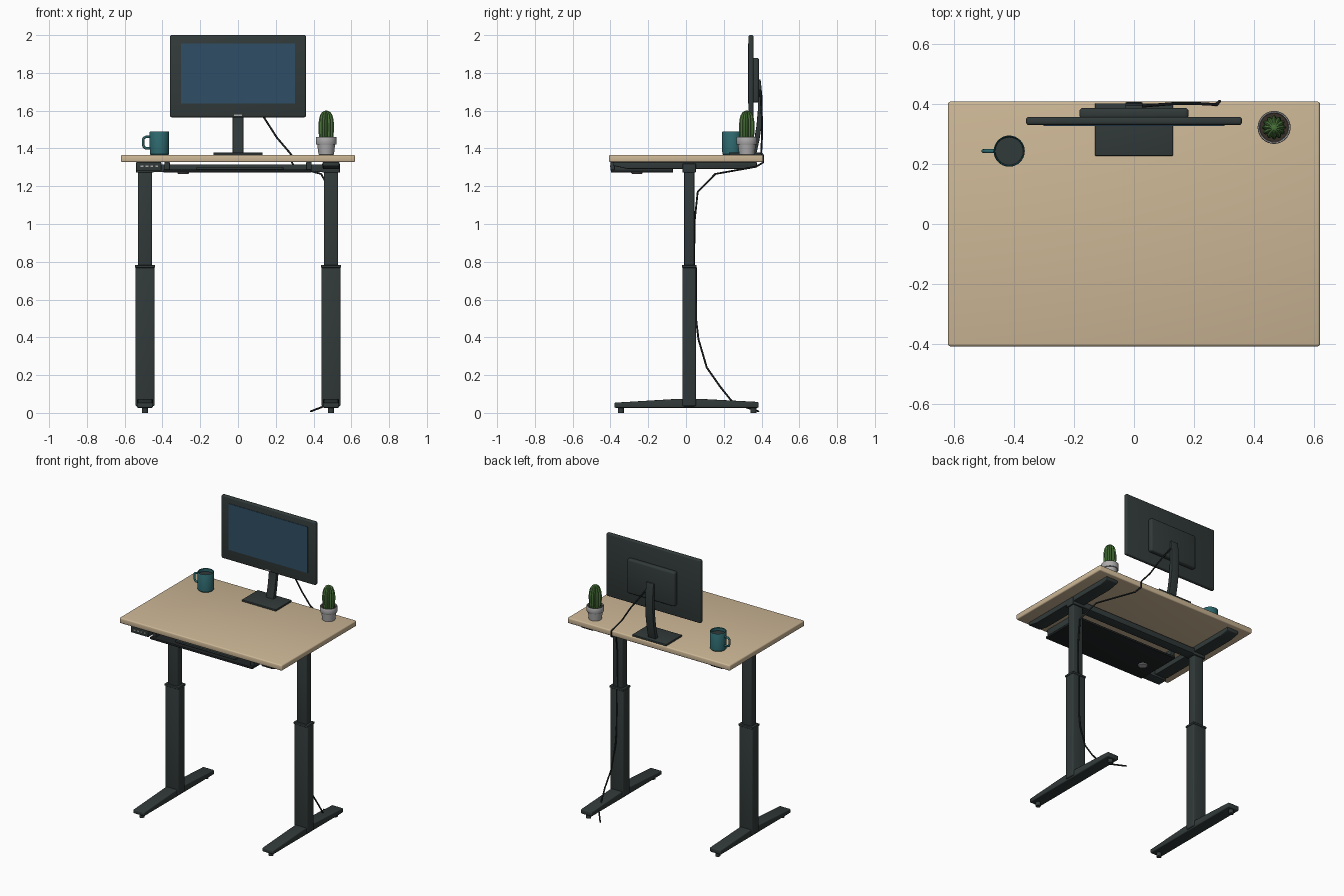
import bpy, bmesh, math

if "Cube" in bpy.data.objects:
    bpy.data.objects.remove(bpy.data.objects["Cube"])

def material(name, r, g, b):
    m = bpy.data.materials.new(name)
    m.diffuse_color = (r, g, b, 1)
    m.use_nodes = True
    m.node_tree.nodes["Principled BSDF"].inputs["Base Color"].default_value = m.diffuse_color
    return m

FRAME = material("charcoal", 0.031, 0.042, 0.041)
BLACK = material("black", 0.014, 0.017, 0.018)
WOOD = material("pale_wood", 0.61, 0.475, 0.305)
SCREEN = material("screen_blue", 0.029, 0.076, 0.13)
TEAL = material("teal", 0.026, 0.135, 0.15)
POT = material("pot_grey", 0.42, 0.41, 0.41)
GREEN = material("cactus_green", 0.065, 0.17, 0.042)
SOIL = material("soil_brown", 0.04, 0.03, 0.022)

def finish(name, bm, mat, bevel=0.0, smooth=True):
    bmesh.ops.recalc_face_normals(bm, faces=bm.faces[:])
    if bevel:
        sharp = [e for e in bm.edges if e.calc_face_angle(0) > 0.5]
        bmesh.ops.bevel(bm, geom=sharp, offset=bevel, segments=3, profile=0.5,
                        affect='EDGES', clamp_overlap=True)
    me = bpy.data.meshes.new(name)
    bm.to_mesh(me)
    bm.free()
    me.materials.append(mat)
    ob = bpy.data.objects.new(name, me)
    bpy.context.collection.objects.link(ob)
    if smooth:
        bpy.ops.object.select_all(action='DESELECT')
        ob.select_set(True)
        bpy.context.view_layer.objects.active = ob
        bpy.ops.object.shade_smooth_by_angle(angle=math.radians(35))
    return ob

def prism(name, pts, x0, x1, mat, bevel=0.0):
    """Side profile (y, z) extruded along x."""
    bm = bmesh.new()
    a = [bm.verts.new((x0, y, z)) for y, z in pts]
    b = [bm.verts.new((x1, y, z)) for y, z in pts]
    bm.faces.new(a)
    bm.faces.new(b[::-1])
    n = len(pts)
    for i in range(n):
        j = (i + 1) % n
        bm.faces.new((a[i], b[i], b[j], a[j]))
    return finish(name, bm, mat, bevel)

def box(name, x, y, z, mat, bevel=0.0):
    return prism(name, [(y[0], z[0]), (y[1], z[0]), (y[1], z[1]), (y[0], z[1])],
                 x[0], x[1], mat, bevel)

def lathe(name, cx, cy, prof, mat, n=32, rib=lambda i: 1.0):
    """Profile (radius, z) spun about a vertical axis, ends capped."""
    bm = bmesh.new()
    rings = []
    for r, z in prof:
        rings.append([bm.verts.new((cx + r * rib(i) * math.cos(2 * math.pi * i / n),
                                    cy + r * rib(i) * math.sin(2 * math.pi * i / n), z))
                      for i in range(n)])
    for a, b in zip(rings, rings[1:]):
        for i in range(n):
            j = (i + 1) % n
            bm.faces.new((a[i], a[j], b[j], b[i]))
    bm.faces.new(rings[0][::-1])
    bm.faces.new(rings[-1])
    return finish(name, bm, mat)

def tube(name, pts, r, mat):
    cu = bpy.data.curves.new(name, 'CURVE')
    cu.dimensions = '3D'
    cu.bevel_depth = r
    cu.bevel_resolution = 2
    cu.use_fill_caps = True
    sp = cu.splines.new('POLY')
    sp.points.add(len(pts) - 1)
    for p, c in zip(sp.points, pts):
        p.co = (*c, 1)
    cu.materials.append(mat)
    ob = bpy.data.objects.new(name, cu)
    bpy.context.collection.objects.link(ob)
    bpy.ops.object.select_all(action='DESELECT')
    ob.select_set(True)
    bpy.context.view_layer.objects.active = ob
    bpy.ops.object.convert(target='MESH')
    return ob

# Desktop
box("desktop", (-0.62, 0.62), (-0.408, 0.408), (1.327, 1.366), WOOD, 0.008)

# Telescopic legs, feet and top brackets
LX, LY = 0.4925, 0.017
for s, side in ((-1, "left"), (1, "right")):
    c = s * LX
    def wide(w):
        return (c - w, c + w)
    prism(side + "_foot", [(-0.379, 0.027), (-0.379, 0.054), (-0.05, 0.074), (0.08, 0.074),
                           (0.384, 0.058), (0.384, 0.027)], c - 0.042, c + 0.042, FRAME, 0.006)
    for k, y in enumerate((-0.345, 0.357)):
        lathe(f"{side}_foot_pad_{k}", c, y, [(0.016, 0), (0.016, 0.03)], FRAME, 16)
    box(side + "_lower_column", wide(0.051), (LY - 0.036, LY + 0.036), (0.035, 0.775), FRAME, 0.008)
    box(side + "_column_collar", wide(0.054), (LY - 0.039, LY + 0.039), (0.768, 0.783), FRAME, 0.004)
    box(side + "_upper_column", wide(0.038), (LY - 0.027, LY + 0.027), (0.76, 1.3), FRAME, 0.006)
    box(side + "_leg_head", wide(0.047), (LY - 0.035, LY + 0.035), (1.272, 1.32), FRAME, 0.004)
    prism(side + "_top_bracket", [(-0.385, 1.328), (-0.385, 1.308), (-0.31, 1.292), (0.3, 1.292),
                                  (0.375, 1.306), (0.375, 1.328)], c - 0.044, c + 0.044, FRAME, 0.004)
    # Drawer runners beside the tray
    box(side + "_tray_runner", (s * 0.375 - 0.014, s * 0.375 + 0.014), (-0.38, -0.07),
        (1.285, 1.328), FRAME, 0.003)

# Cross beam
box("cross_beam", (-0.46, 0.46), (LY - 0.035, LY + 0.035), (1.275, 1.316), FRAME, 0.004)

# Keyboard tray, keyboard and round knob underneath
box("keyboard_tray", (-0.395, 0.388), (-0.398, -0.068), (1.273, 1.288), BLACK, 0.004)
box("keyboard", (-0.22, 0.24), (-0.37, -0.2), (1.287, 1.302), FRAME, 0.004)
lathe("tray_knob", -0.29, -0.26, [(0.026, 1.265), (0.03, 1.269), (0.03, 1.275)], POT, 24)

# Height control with buttons
box("height_control", (-0.54, -0.405), (-0.4, -0.33), (1.283, 1.328), FRAME, 0.004)
for i in range(4):
    x = -0.515 + i * 0.026
    box(f"control_button_{i}", (x, x + 0.014), (-0.403, -0.397), (1.303, 1.311), POT)

# Monitor
box("monitor_case", (-0.36, 0.36), (0.33, 0.357), (1.565, 2.0), FRAME, 0.009)
box("monitor_screen", (-0.302, 0.302), (0.327, 0.335), (1.638, 1.956), SCREEN)
box("monitor_power_light", (-0.02, 0.02), (0.328, 0.334), (1.572, 1.58), POT)
box("monitor_back_housing", (-0.182, 0.182), (0.35, 0.387), (1.643, 1.88), FRAME, 0.012)

# Curved stand and base plate
prism("monitor_stand", [(0.38, 1.765), (0.395, 1.765), (0.404, 1.68), (0.406, 1.6), (0.4, 1.52),
                        (0.388, 1.44), (0.372, 1.37), (0.342, 1.37), (0.36, 1.44), (0.373, 1.52),
                        (0.38, 1.6), (0.38, 1.68)], -0.029, 0.029, FRAME, 0.004)
box("monitor_base", (-0.13, 0.13), (0.227, 0.402), (1.365, 1.378), FRAME, 0.003)

# Cables
tube("monitor_cable", [(0, 0.39, 1.74), (0.05, 0.395, 1.68), (0.14, 0.402, 1.56),
                       (0.206, 0.402, 1.457), (0.275, 0.398, 1.376), (0.285, 0.409, 1.362),
                       (0.285, 0.409, 1.326), (0.3, 0.37, 1.303), (0.44, 0.155, 1.265),
                       (LX, 0.062, 1.17), (LX, 0.046, 1.02), (LX, 0.042, 0.77)], 0.005, BLACK)
tube("power_cable", [(LX, 0.052, 0.77), (LX, 0.054, 0.49), (LX, 0.066, 0.39), (LX, 0.11, 0.24),
                     (LX, 0.18, 0.14), (0.48, 0.24, 0.065), (0.455, 0.3, 0.035),
                     (0.385, 0.385, 0.008)], 0.005, BLACK)

# Mug with handle and drink
MX, MY = -0.416, 0.243
lathe("mug", MX, MY, [(0.047, 1.366), (0.051, 1.371), (0.052, 1.487), (0.05, 1.49),
                      (0.047, 1.487), (0.046, 1.38)], TEAL)
lathe("mug_drink", MX, MY, [(0.0465, 1.462), (0.0465, 1.468)], FRAME)
tube("mug_handle", [(-0.458, MY, 1.461), (-0.488, MY, 1.461), (-0.498, MY, 1.456),
                    (-0.502, MY, 1.446), (-0.502, MY, 1.418), (-0.498, MY, 1.407),
                    (-0.488, MY, 1.401), (-0.458, MY, 1.401)], 0.007, TEAL)

# Potted cactus
PX, PY = 0.467, 0.322
lathe("plant_pot", PX, PY, [(0.038, 1.366), (0.041, 1.368), (0.047, 1.42), (0.053, 1.421),
                            (0.055, 1.425), (0.055, 1.456), (0.053, 1.46), (0.049, 1.459),
                            (0.047, 1.44)], POT)
lathe("pot_soil", PX, PY, [(0.0475, 1.44), (0.0475, 1.45)], SOIL)
lathe("cactus", PX, PY, [(0.034, 1.44), (0.039, 1.47), (0.041, 1.5), (0.041, 1.53), (0.038, 1.555),
                         (0.033, 1.575), (0.024, 1.59), (0.012, 1.599), (0.003, 1.6)], GREEN, 48,
      rib=lambda i: (1.0, 0.93, 0.78, 0.93)[i % 4])
